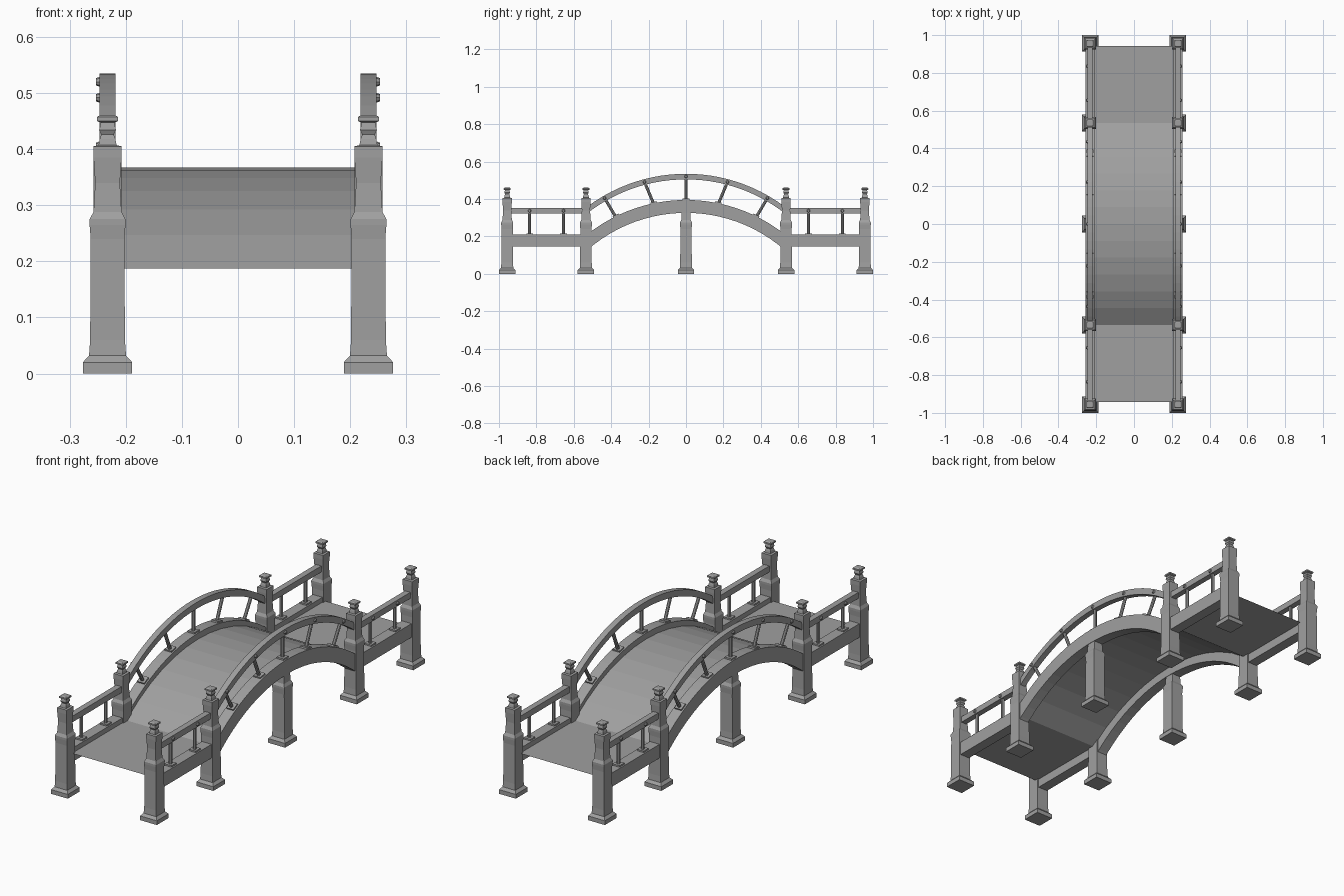
import bpy, bmesh, math
from mathutils import Vector

cube = bpy.data.objects.get("Cube")
if cube:
    bpy.data.objects.remove(cube)

stone = bpy.data.materials.new("grey_stone")
stone.use_nodes = True
GREY = (0.35, 0.35, 0.35, 1)
stone.diffuse_color = GREY
stone.node_tree.nodes["Principled BSDF"].inputs["Base Color"].default_value = GREY

SIDE_X = 0.2325      # centre line of each parapet
POST_Y = (0.535, 0.956)


def finish(name, bm):
    bmesh.ops.recalc_face_normals(bm, faces=bm.faces)
    mesh = bpy.data.meshes.new(name)
    bm.to_mesh(mesh)
    bm.free()
    mesh.materials.append(stone)
    obj = bpy.data.objects.new(name, mesh)
    bpy.context.collection.objects.link(obj)
    return obj


def square_post(name, x, y, profile):
    """Stack of square rings given as (half width, height)."""
    bm = bmesh.new()
    rings = [[bm.verts.new((x + a * h, y + b * h, z))
              for a, b in ((-1, -1), (1, -1), (1, 1), (-1, 1))] for h, z in profile]
    for low, high in zip(rings, rings[1:]):
        for i in range(4):
            j = (i + 1) % 4
            bm.faces.new((low[i], low[j], high[j], high[i]))
    bm.faces.new(rings[0])
    bm.faces.new(rings[-1])
    finish(name, bm)


def beam(name, x, half, top, bottom):
    """Rectangular beam following matching top and bottom (y, z) lines."""
    bm = bmesh.new()
    rings = [[bm.verts.new(p) for p in ((x - half, *b), (x + half, *b),
                                        (x + half, *t), (x - half, *t))]
             for t, b in zip(top, bottom)]
    for r, s in zip(rings, rings[1:]):
        for i in range(4):
            j = (i + 1) % 4
            bm.faces.new((r[i], r[j], s[j], s[i]))
    bm.faces.new(rings[0])
    bm.faces.new(rings[-1])
    return finish(name, bm)


def rod(name, start, end, radius, radius_end=None, sides=8):
    start, end = Vector(start), Vector(end)
    axis = end - start
    bm = bmesh.new()
    bmesh.ops.create_cone(bm, cap_ends=True, segments=sides, radius1=radius,
                          radius2=radius_end or radius, depth=axis.length)
    obj = finish(name, bm)
    obj.location = (start + end) / 2
    obj.rotation_euler = axis.to_track_quat('Z', 'Y').to_euler()
    return obj


def block(name, centre, size, tilt=0):
    bm = bmesh.new()
    bmesh.ops.create_cube(bm, size=1)
    bmesh.ops.scale(bm, vec=size, verts=bm.verts)
    obj = finish(name, bm)
    obj.location = centre
    obj.rotation_euler.x = tilt


def arc(radius, apex, reach, steps):
    ys = [reach * (2 * i / steps - 1) for i in range(steps + 1)]
    return [(y, apex - radius + math.sqrt(radius ** 2 - y * y)) for y in ys]


def arc_z(radius, apex, y):
    return apex - radius + math.sqrt(radius ** 2 - y * y)


# Deck: two level ends joined by a faceted arch
deck = bmesh.new()
line = [(-0.942, 0.187)] + arc(0.885, 0.367, 0.535, 12) + [(0.942, 0.187)]
rows = [[deck.verts.new((s * 0.21, y, z)) for s in (-1, 1)] for y, z in line]
for a, b in zip(rows, rows[1:]):
    deck.faces.new((a[0], a[1], b[1], b[0]))
finish("deck", deck)

# Post shapes, from foot to finial
SHAFT = [(0.044, 0), (0.044, 0.02), (0.033, 0.032), (0.031, 0.06),
         (0.03, 0.24), (0.032, 0.265), (0.032, 0.275), (0.025, 0.288)]
FINIAL = [(0.022, 0.34), (0.025, 0.385), (0.025, 0.405), (0.016, 0.407),
          (0.014, 0.418), (0.011, 0.426), (0.015, 0.434), (0.012, 0.447),
          (0.019, 0.45), (0.019, 0.457), (0.013, 0.461)]

for side, s in (("left", 1), ("right", -1)):
    x = s * SIDE_X
    for y in (-POST_Y[1], -POST_Y[0], POST_Y[0], POST_Y[1]):
        square_post(side + "_post", x, y, SHAFT + FINIAL)
    square_post(side + "_middle_pier", x, 0, SHAFT + [(0.022, 0.345)])

    # Arched side beam and handrail
    beam(side + "_arch_beam", x, 0.025, arc(0.85, 0.395, 0.54, 24),
         arc(0.80, 0.326, 0.54, 24))
    beam(side + "_arch_rail", x, 0.014, arc(0.88, 0.535, 0.535, 24),
         arc(0.86, 0.505, 0.535, 24))

    # Leaning balusters, foot plates and outer studs of the arch
    for top_y, foot_y in ((-0.435, -0.375), (-0.222, -0.172), (0, 0),
                          (0.222, 0.172), (0.435, 0.375)):
        top_z = arc_z(0.88, 0.52, top_y)
        foot_z = arc_z(0.85, 0.395, foot_y)
        rod(side + "_arch_baluster", (x, foot_y, foot_z - 0.005),
            (x, top_y, top_z), 0.008)
        block(side + "_arch_foot_plate", (x, foot_y, foot_z + 0.002),
              (0.036, 0.036, 0.01), -math.asin(foot_y / 0.85))
        rod(side + "_arch_stud", (x + s * 0.012, top_y, top_z),
            (x + s * 0.021, top_y, top_z), 0.01, 0.006)

    # Level side beams, rails and balusters at both ends
    for e in (-1, 1):
        ends = (e * POST_Y[0], e * POST_Y[1])
        for part, half, high, low in (("_end_beam", 0.025, 0.21, 0.145),
                                      ("_end_rail", 0.014, 0.352, 0.323)):
            beam(side + part, x, half, [(y, high) for y in ends],
                 [(y, low) for y in ends])
        for y in (e * 0.655, e * 0.836):
            rod(side + "_end_baluster", (x, y, 0.205), (x, y, 0.33), 0.008)
            block(side + "_end_foot_plate", (x, y, 0.212), (0.036, 0.036, 0.01))
            rod(side + "_end_stud", (x + s * 0.012, y, 0.337),
                (x + s * 0.021, y, 0.337), 0.01, 0.006)
